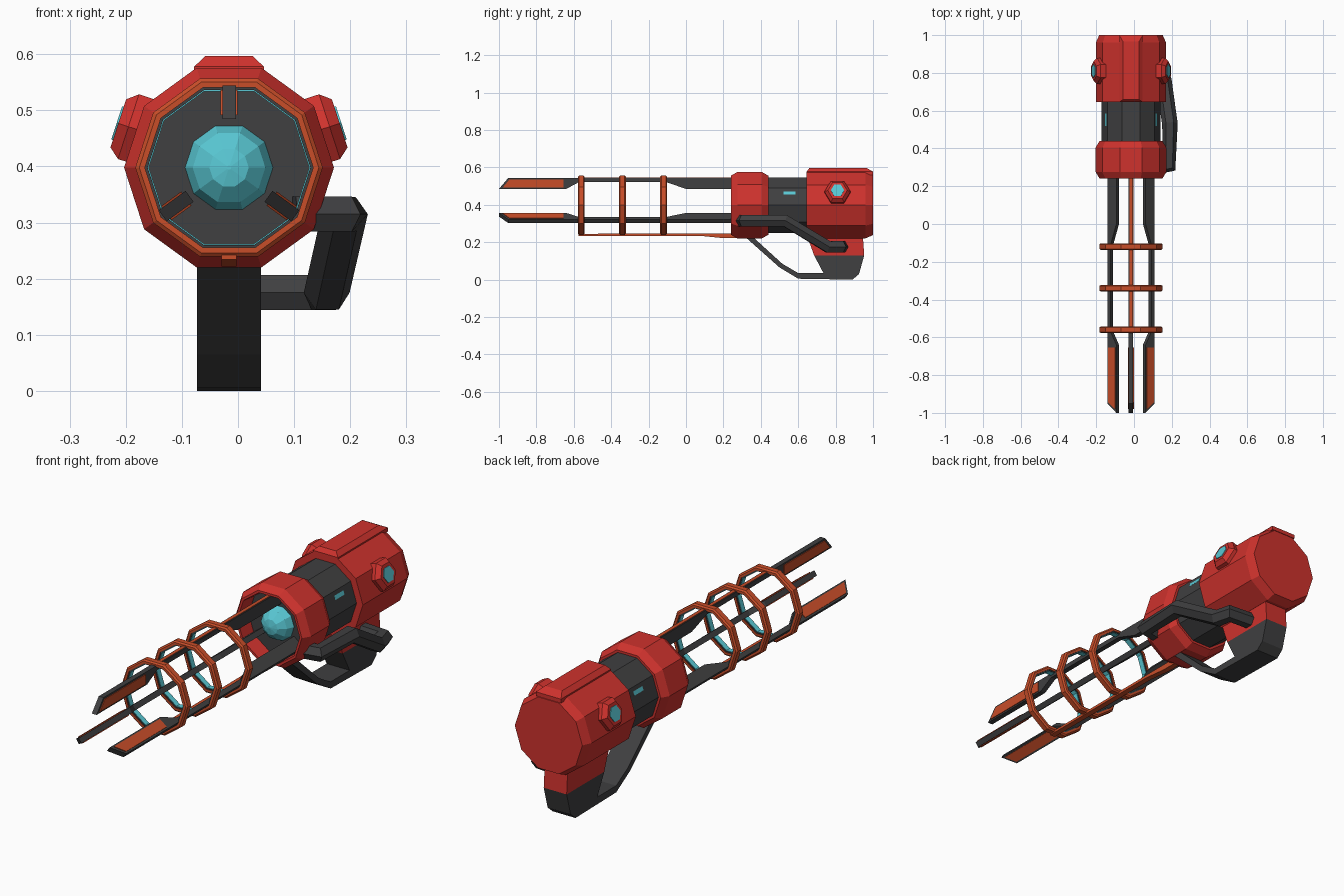
import bpy, bmesh
from math import sin, cos, pi, radians
from mathutils import Vector, Matrix

if "Cube" in bpy.data.objects:
    bpy.data.objects.remove(bpy.data.objects["Cube"])

CX, CZ = -0.016, 0.398          # barrel axis


def material(name, rgb):
    m = bpy.data.materials.new(name)
    m.diffuse_color = (*rgb, 1)
    m.use_nodes = True
    m.node_tree.nodes["Principled BSDF"].inputs["Base Color"].default_value = m.diffuse_color
    return m


RED = material("red", (0.62, 0.032, 0.026))
ORANGE = material("orange", (0.58, 0.075, 0.022))
DARK = material("dark", (0.05, 0.05, 0.052))
CYAN = material("cyan", (0.1, 0.58, 0.66))


def finish(name, bm, mat):
    bmesh.ops.remove_doubles(bm, verts=bm.verts, dist=1e-5)
    bmesh.ops.recalc_face_normals(bm, faces=bm.faces)
    me = bpy.data.meshes.new(name)
    bm.to_mesh(me)
    bm.free()
    me.materials.append(mat)
    ob = bpy.data.objects.new(name, me)
    bpy.context.collection.objects.link(ob)
    return ob


def loft(name, loops, mat, caps=True):
    """Skin a list of equal-length closed loops."""
    bm = bmesh.new()
    rows = [[bm.verts.new(p) for p in loop] for loop in loops]
    n = len(rows[0])
    for a, b in zip(rows, rows[1:]):
        for i in range(n):
            j = (i + 1) % n
            bm.faces.new((a[i], a[j], b[j], b[i]))
    if caps:
        bm.faces.new(rows[0])
        bm.faces.new(rows[-1])
    return finish(name, bm, mat)


def lathe(name, profile, mat, closed=False, n=10):
    """Turn (y, radius) points about the barrel axis."""
    pts = profile + profile[:1] if closed else profile
    loops = [[(CX + r * cos(2 * pi * i / n), y, CZ + r * sin(2 * pi * i / n))
              for i in range(n)] for y, r in pts]
    return loft(name, loops, mat, caps=not closed)


def plate(name, outline, width, mat, angle=90, axis=True):
    """Extrude a (y, height) outline sideways; height is radial when axis is set."""
    t = radians(angle)
    up = Vector((cos(t), 0, sin(t)))
    side = Vector((sin(t), 0, -cos(t)))
    base = Vector((CX, 0, CZ if axis else 0))
    loops = [[base + up * h + side * s + Vector((0, y, 0)) for y, h in outline]
             for s in (-width / 2, width / 2)]
    return loft(name, loops, mat)


# Rear housing with raised top panel
lathe("rear_housing", [(0.645, 0.186), (0.96, 0.186), (1.0, 0.168)], RED)
loft("top_panel", [[(CX + x, y, z) for x, y in ((-w, a), (w, a), (w, b), (-w, b))]
                   for w, a, b, z in ((0.062, 0.645, 1.0, 0.56), (0.062, 0.645, 1.0, 0.578),
                                      (0.042, 0.66, 0.965, 0.597))], RED)

# Neck and cyan windows
lathe("neck", [(0.42, 0.155), (0.66, 0.155)], DARK)
for s, side in ((1, "right"), (-1, "left")):
    arc = [(0.057, 0.138), (0.126, 0.088), (0.137, 0.057), (0.12, 0.057), (0.05, 0.125)]
    loft("neck_window_" + side, [[(CX + s * x, y, CZ + z) for x, z in arc]
                                 for y in (0.52, 0.585)], CYAN)

# Front collar with recessed emitter
lathe("front_collar", [(0.24, 0.166), (0.275, 0.187), (0.405, 0.187), (0.44, 0.166),
                       (0.44, 0.14), (0.31, 0.148), (0.24, 0.155)], RED, closed=True)
lathe("emitter_back", [(0.31, 0.15), (0.33, 0.15)], DARK)
lathe("emitter_ball", [(0.325 - 0.078 * sin(radians(a)), 0.078 * cos(radians(a)))
                       for a in (0, 22, 43, 63)] and
      [(0.325 - 0.08 * sin(radians(a)), 0.08 * cos(radians(a))) for a in (-10, 12, 36, 64)]
      + [(0.247, 0.004)], CYAN)

# Hexagonal side lamps on the housing
for s, side in ((1, "right"), (-1, "left")):
    nrm = Vector((s * cos(radians(18)), 0, sin(radians(18))))
    tan = Vector((-s * sin(radians(18)), 0, cos(radians(18))))
    mid = Vector((CX, 0.81, CZ))

    def hexagon(r, d):
        return [mid + nrm * d + Vector((0, r * cos(k * pi / 3), 0)) + tan * (r * sin(k * pi / 3) + 0.014)
                for k in range(6)]
    loft("lamp_base_" + side, [hexagon(0.07, 0.16), hexagon(0.07, 0.193), hexagon(0.052, 0.212)], RED)
    loft("lamp_lens_" + side, [hexagon(0.036, 0.2), hexagon(0.036, 0.215)], CYAN)

# Three prongs with orange blade insets
prong = [(-1.0, 0.087), (-0.95, 0.146), (0.32, 0.146), (0.32, 0.087), (0.0, 0.087),
         (-0.11, 0.125), (-0.57, 0.125), (-0.64, 0.087)]
inset = [(-0.98, 0.094), (-0.944, 0.138), (-0.655, 0.138), (-0.655, 0.094)]
for k, a in enumerate((90, 216, 324)):
    plate(f"prong_{k}", prong, 0.024, DARK, a)
    plate(f"prong_inset_{k}", inset, 0.031, ORANGE, a)
plate("top_strip", [(-0.56, 0.144), (-0.56, 0.148), (0.26, 0.148), (0.26, 0.144)], 0.014, ORANGE)
plate("lower_rod", [(-0.575, 0.153), (-0.575, 0.164), (0.08, 0.164), (0.2, 0.176),
                    (0.27, 0.176), (0.27, 0.15)], 0.026, ORANGE, 270)

# Three coil rings with dark lining and cyan inner band
for k, y in enumerate((-0.12, -0.34, -0.56)):
    lathe(f"ring_{k}", [(y - 0.018, 0.15), (y - 0.018, 0.16), (y - 0.012, 0.167),
                        (y + 0.012, 0.167), (y + 0.018, 0.16), (y + 0.018, 0.15)], ORANGE, closed=True)
    for nm, w, r, m in (("lining", 0.015, 0.145, DARK), ("glow", 0.012, 0.143, CYAN)):
        lathe(f"ring_{nm}_{k}", [(y - w, r), (y + w, r), (y + w, 0.151), (y - w, 0.151)], m, closed=True)

# Grip and hand guard
W = 0.114
plate("grip_top", [(0.645, 0.24), (0.685, 0.13), (0.953, 0.13), (0.945, 0.24)], W, RED, axis=False)
plate("grip_and_guard", [(0.685, 0.13), (0.953, 0.13), (0.925, 0.03), (0.89, 0.0), (0.6, 0.005),
                         (0.5, 0.065), (0.32, 0.225), (0.35, 0.235), (0.515, 0.085),
                         (0.6, 0.035), (0.735, 0.035)], W, DARK, axis=False)

# Side hose: hexagonal tube with mitred bends
path = [Vector(p) for p in ((0.10, 0.295, 0.315), (0.187, 0.31, 0.315), (0.19, 0.53, 0.315),
                            (0.158, 0.76, 0.175), (0.145, 0.825, 0.175), (0.0, 0.835, 0.175))]
loops = []
for i, p in enumerate(path):
    d0 = (p - path[max(i - 1, 0)]).normalized()
    d1 = (path[min(i + 1, len(path) - 1)] - p).normalized()
    d = (d0 + d1).normalized()
    across = d.cross(Vector((0, 0, 1))).normalized()
    up = across.cross(d)
    stretch = 1.15 if 0 < i < len(path) - 1 else 1
    loops.append([p + across * 0.036 * stretch * cos(k * pi / 3) + up * 0.036 * sin(k * pi / 3)
                  for k in range(6)])
loft("side_hose", loops, DARK)
